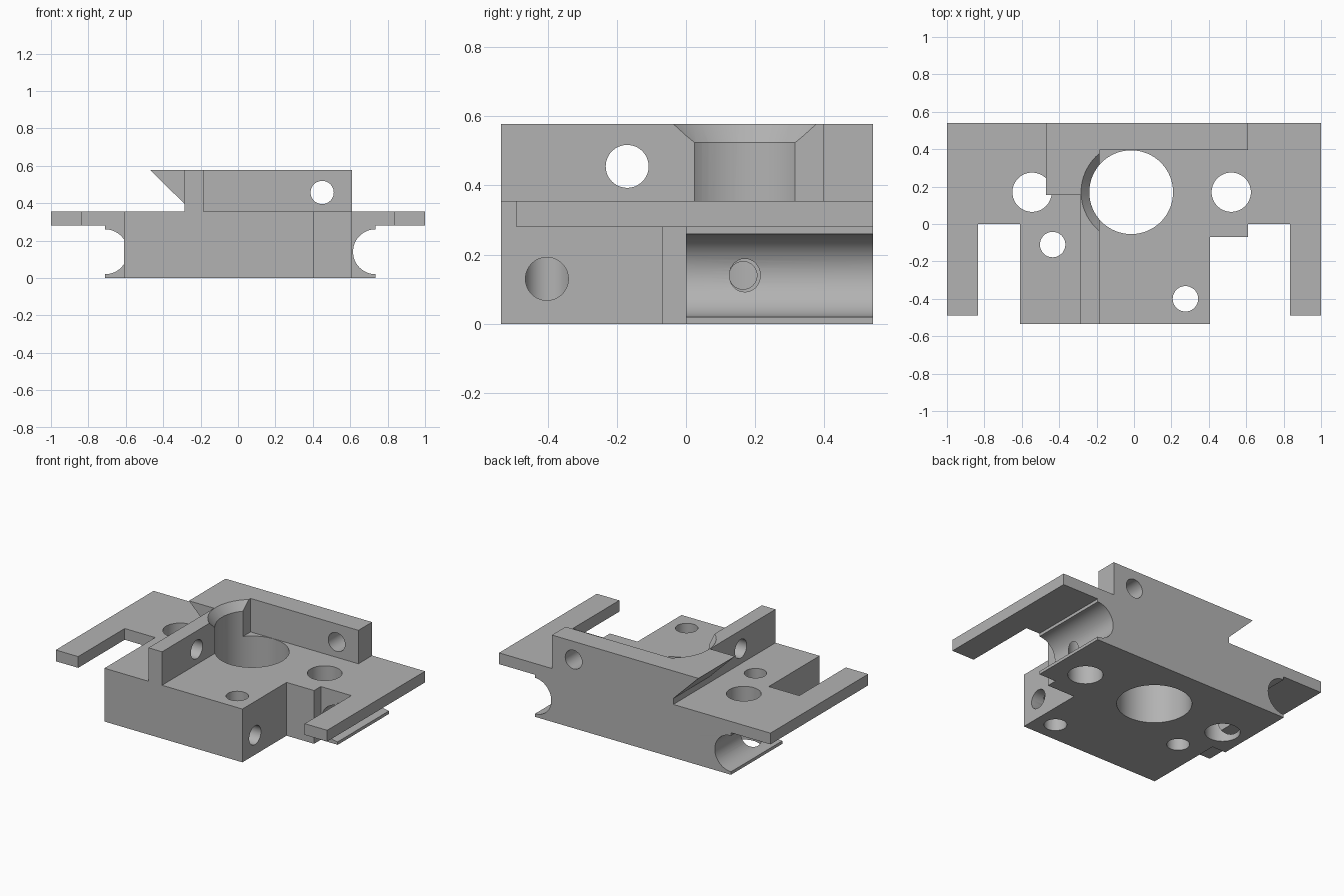
import bpy, bmesh, math
from mathutils import Matrix

if "Cube" in bpy.data.objects:
    bpy.data.objects.remove(bpy.data.objects["Cube"], do_unlink=True)

grey = bpy.data.materials.new("plain grey")
grey.use_nodes = True
colour = (0.45, 0.45, 0.45, 1)
grey.diffuse_color = colour
grey.node_tree.nodes["Principled BSDF"].inputs["Base Color"].default_value = colour


def add_object(bm, name):
    bmesh.ops.recalc_face_normals(bm, faces=bm.faces)
    mesh = bpy.data.meshes.new(name)
    bm.to_mesh(mesh)
    bm.free()
    mesh.materials.append(grey)
    ob = bpy.data.objects.new(name, mesh)
    bpy.context.collection.objects.link(ob)
    return ob


def prism(name, outline, low, high, axis="z"):
    """Extrude an outline along z (x, y points) or along y (x, z points)."""
    bm = bmesh.new()
    place = (lambda a, b: (a, b, low)) if axis == "z" else (lambda a, b: (a, low, b))
    face = bm.faces.new([bm.verts.new(place(a, b)) for a, b in outline])
    new = bmesh.ops.extrude_face_region(bm, geom=[face])["geom"]
    step = (0, 0, high - low) if axis == "z" else (0, high - low, 0)
    bmesh.ops.translate(bm, vec=step, verts=[v for v in new if isinstance(v, bmesh.types.BMVert)])
    return add_object(bm, name)


def box(name, x0, x1, y0, y1, z0, z1):
    return prism(name, [(x0, y0), (x1, y0), (x1, y1), (x0, y1)], z0, z1)


def drill(name, axis, centre, low, high, r0, r1=None):
    """Round cutter running along an axis; centre gives the other two coordinates."""
    bm = bmesh.new()
    bmesh.ops.create_cone(bm, cap_ends=True, segments=64, radius1=r0,
                          radius2=r0 if r1 is None else r1, depth=high - low)
    mid = (low + high) / 2
    a, b = centre
    if axis == "z":
        matrix = Matrix.Translation((a, b, mid))
    elif axis == "x":
        matrix = Matrix.Translation((mid, a, b)) @ Matrix.Rotation(math.pi / 2, 4, "Y")
    else:
        matrix = Matrix.Translation((a, mid, b)) @ Matrix.Rotation(math.pi / 2, 4, "X")
    bmesh.ops.transform(bm, matrix=matrix, verts=bm.verts)
    return add_object(bm, name)


def combine(target, other, operation):
    mod = target.modifiers.new(operation, "BOOLEAN")
    mod.operation = operation
    mod.solver = "EXACT"
    mod.object = other
    bpy.context.view_layer.update()
    result = target.evaluated_get(bpy.context.evaluated_depsgraph_get())
    mesh = bpy.data.meshes.new_from_object(result)
    target.modifiers.clear()
    target.data = mesh
    bpy.data.objects.remove(other, do_unlink=True)


TOP, PLATE, FLOOR = 0.578, 0.28, 0.355
BACK, FRONT = 0.54, -0.535

# Lower block with the stepped right front corner
bracket = prism("mounting_bracket", [
    (-0.61, FRONT), (0.407, FRONT), (0.407, -0.07), (0.61, -0.07),
    (0.61, BACK), (-0.61, BACK)], 0, FLOOR)

# Rails that carry the side grooves
rails = box("groove_rails", -0.71, 0.735, 0, BACK, 0, 0.3)
for x in (-0.71, 0.735):
    combine(rails, drill("groove_cutter", "y", (x, 0.14), -0.1, 0.7, 0.12), "DIFFERENCE")

# Top plate with two forward arms
plate = prism("top_plate", [
    (-1, -0.49), (-0.835, -0.49), (-0.835, 0), (0.835, 0),
    (0.835, -0.49), (1, -0.49), (1, BACK), (-1, BACK)], PLATE, FLOOR)

# Side wall with its overhanging wedge and conical relief
side_wall = box("side_wall", -0.285, -0.185, FRONT, BACK, 0.3, TOP)
wedge = prism("wedge", [(-0.47, TOP), (-0.25, TOP), (-0.25, 0.395), (-0.285, 0.395)],
              0.155, BACK, "y")
combine(side_wall, wedge, "UNION")
combine(side_wall, drill("relief_cutter", "z", (-0.015, 0.17), 0.5, 0.6, 0.2045, 0.286), "DIFFERENCE")

# Back wall
back_wall = box("back_wall", -0.25, 0.61, 0.396, BACK, 0.3, TOP)

# The grooves also cut slightly into the block behind the front corner
combine(bracket, drill("groove_cutter", "y", (-0.71, 0.14), 0, 0.7, 0.12), "DIFFERENCE")
for part in (rails, plate, side_wall, back_wall):
    combine(bracket, part, "UNION")

# Bores and bolt holes
holes = [
    ("z", (-0.015, 0.17), -0.1, 0.7, 0.224),
    ("z", (-0.545, 0.17), -0.1, 0.39, 0.105),
    ("z", (0.52, 0.17), -0.1, 0.39, 0.105),
    ("z", (-0.435, -0.11), -0.1, 0.5, 0.068),
    ("z", (0.275, -0.4), -0.1, 0.5, 0.068),
    ("x", (-0.17, 0.455), -0.4, -0.1, 0.062),
    ("y", (0.45, 0.457), 0.3, 0.6, 0.062),
    ("x", (-0.402, 0.13), 0.25, 0.5, 0.062),
    ("x", (0.165, 0.14), 0.1, 0.7, 0.04),
]
for axis, centre, low, high, radius in holes:
    combine(bracket, drill("hole_cutter", axis, centre, low, high, radius), "DIFFERENCE")

# Smooth the round walls and keep the machined edges sharp
bpy.ops.object.select_all(action="DESELECT")
bracket.select_set(True)
bpy.context.view_layer.objects.active = bracket
bpy.ops.object.shade_smooth_by_angle(angle=math.radians(30))
